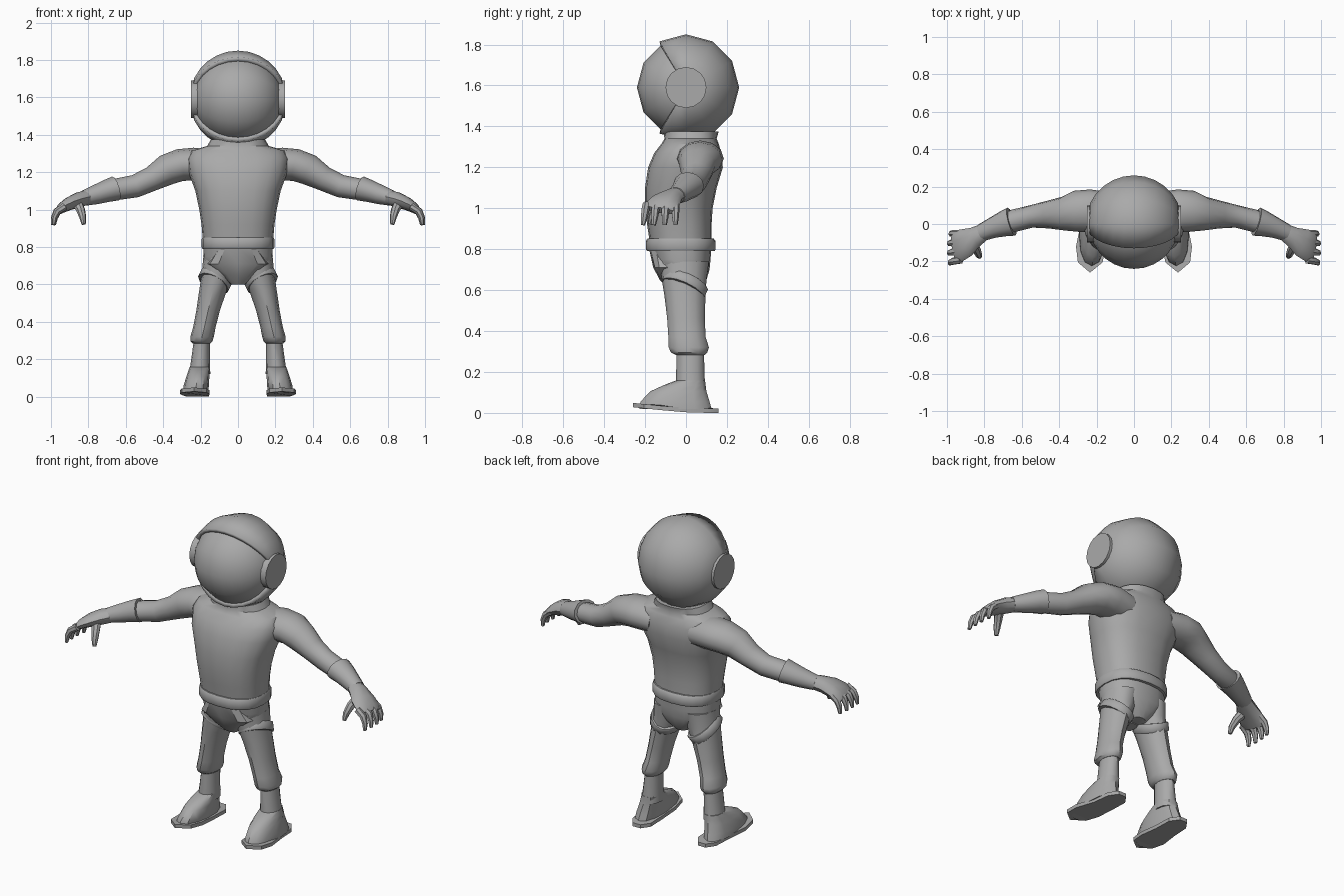
import bpy, bmesh, math
from mathutils import Vector, Matrix

grey = bpy.data.materials.new("suit grey")
grey.diffuse_color = (0.40, 0.40, 0.40, 1)


def finish(name, bm, mirror=False, angle=40):
    """Turn a bmesh into a smooth shaded object, optionally mirrored across x."""
    bmesh.ops.recalc_face_normals(bm, faces=bm.faces)
    me = bpy.data.meshes.new(name)
    bm.to_mesh(me)
    bm.free()
    me.materials.append(grey)
    ob = bpy.data.objects.new(name, me)
    bpy.context.collection.objects.link(ob)
    bpy.ops.object.select_all(action='DESELECT')
    ob.select_set(True)
    bpy.context.view_layer.objects.active = ob
    bpy.ops.object.shade_smooth_by_angle(angle=math.radians(angle))
    if mirror:
        ob.modifiers.new("Mirror", 'MIRROR').use_mirror_merge = False
    return ob


def loft(name, rings, ref, normal=None, n=12, power=2.0, mirror=False, angle=40):
    """Skin rings (x, y, z, radius along ref, other radius) along their centres."""
    bm = bmesh.new()
    pts = [Vector(r[:3]) for r in rings]
    loops = []
    for i, r in enumerate(rings):
        t = Vector(normal) if normal else pts[min(i + 1, len(pts) - 1)] - pts[max(i - 1, 0)]
        t.normalize()
        u = Vector(ref)
        u = (u - t * u.dot(t)).normalized()
        v = t.cross(u)
        loop = []
        for k in range(n):
            a = 2 * math.pi * k / n
            c, s = math.cos(a), math.sin(a)
            c = math.copysign(abs(c) ** (2 / power), c)
            s = math.copysign(abs(s) ** (2 / power), s)
            loop.append(bm.verts.new(pts[i] + u * c * r[3] + v * s * r[4]))
        loops.append(loop)
    for a, b in zip(loops, loops[1:]):
        for k in range(n):
            bm.faces.new((a[k], a[(k + 1) % n], b[(k + 1) % n], b[k]))
    bm.faces.new(loops[0])
    bm.faces.new(loops[-1])
    return finish(name, bm, mirror, angle)


def stack(name, levels, x=0, **kw):
    """Horizontal slices (z, half width, front y, back y[, centre x])."""
    rings = [(l[4] if len(l) > 4 else x, (l[2] + l[3]) / 2, l[0], l[1], (l[3] - l[2]) / 2)
             for l in levels]
    return loft(name, rings, (1, 0, 0), normal=(0, 0, 1), **kw)


# Helmet shell with a wedge opening, and the visor inside it
def ball(radius):
    bm = bmesh.new()
    bmesh.ops.create_uvsphere(bm, u_segments=12, v_segments=14, radius=radius)
    bmesh.ops.rotate(bm, verts=bm.verts, matrix=Matrix.Rotation(math.pi / 2, 3, 'Y'))
    for v in bm.verts:
        v.co.x = max(-0.246, min(0.246, v.co.x))
        v.co.z += 1.59
    return bm


shell = ball(0.26)
opening = []
for f in shell.faces:
    c = f.calc_center_median()
    if abs(math.atan2(c.z - 1.59, -c.y)) < math.radians(60):
        opening.append(f)
bmesh.ops.delete(shell, geom=opening, context='FACES')
helmet = finish("helmet_shell", shell)
solid = helmet.modifiers.new("Thickness", 'SOLIDIFY')
solid.thickness = 0.025
solid.offset = -1
finish("visor", ball(0.24))

# Round ear plates
loft("ear_plate", [(0.20, 0, 1.59, 0.1, 0.1), (0.252, 0, 1.59, 0.1, 0.1)],
     (0, 0, 1), n=16, mirror=True)

# Torso with collar
stack("torso", [(0.84, 0.188, -0.178, 0.125), (0.92, 0.195, -0.19, 0.125),
                (1.0, 0.207, -0.2, 0.13), (1.1, 0.228, -0.2, 0.15),
                (1.2, 0.265, -0.185, 0.18), (1.27, 0.272, -0.155, 0.172),
                (1.315, 0.25, -0.12, 0.16), (1.34, 0.165, -0.105, 0.15),
                (1.375, 0.145, -0.11, 0.16)], n=20, power=2.4)

# Belt, pelvis and raised front panel
stack("belt", [(0.79, 0.19, -0.19, 0.14), (0.80, 0.195, -0.196, 0.145),
               (0.84, 0.195, -0.196, 0.145), (0.852, 0.19, -0.188, 0.135)], n=20, power=2.4)
stack("pelvis", [(0.82, 0.183, -0.172, 0.125), (0.75, 0.186, -0.155, 0.12),
                 (0.70, 0.18, -0.14, 0.115), (0.65, 0.12, -0.115, 0.10),
                 (0.605, 0.05, -0.08, 0.07)], n=20, power=2.4)
stack("front_panel", [(0.80, 0.105, -0.18, 0.0), (0.71, 0.165, -0.16, 0.0),
                      (0.65, 0.09, -0.128, 0.0), (0.60, 0.04, -0.085, 0.0)],
      n=12, power=3, angle=30)

# Trouser legs with a puffed lower hem, and the boot shafts
stack("trouser_leg", [(0.74, 0.088, -0.13, 0.112, 0.098), (0.65, 0.085, -0.118, 0.10, 0.11),
                      (0.57, 0.074, -0.105, 0.095, 0.133), (0.46, 0.063, -0.092, 0.092, 0.16),
                      (0.37, 0.06, -0.086, 0.096, 0.18), (0.32, 0.063, -0.085, 0.112, 0.192),
                      (0.295, 0.058, -0.073, 0.104, 0.195), (0.283, 0.045, -0.05, 0.092, 0.195)],
      mirror=True)
stack("boot_shaft", [(0.31, 0.042, -0.045, 0.088, 0.193), (0.2, 0.05, -0.048, 0.09, 0.2),
                     (0.12, 0.057, -0.05, 0.094, 0.205)], mirror=True)

# Tilted thigh straps
tilt = Vector((-0.5, 0.45, 1)).normalized()
mid = Vector((0.122, -0.006, 0.625))
loft("thigh_strap", [(*(mid + tilt * d), 0.091 + w, 0.115 + w)
                     for d, w in ((-0.025, -0.004), (-0.02, 0), (0.02, 0), (0.025, -0.004))],
     (1, 0, 0), normal=tilt, n=14, mirror=True)

# Shoes and pointed soles that lift toward the toe
stack("shoe", [(0.02, 0.066, -0.228, 0.125, 0.228), (0.055, 0.068, -0.222, 0.115, 0.224),
               (0.105, 0.062, -0.175, 0.10, 0.215), (0.135, 0.058, -0.11, 0.096, 0.209),
               (0.158, 0.054, -0.05, 0.093, 0.204)], power=2.3, mirror=True)
outline = [(0.235, -0.26), (0.30, -0.205), (0.31, -0.12), (0.285, 0.0), (0.275, 0.11),
           (0.24, 0.16), (0.19, 0.16), (0.155, 0.11), (0.155, 0.0), (0.152, -0.12), (0.168, -0.205)]
bm = bmesh.new()
low, high = [], []
for x, y in outline:
    lift = 0.028 * max(0, (0.06 - y) / 0.32) ** 1.3
    low.append(bm.verts.new((x, y, lift)))
    high.append(bm.verts.new((x, y, lift + 0.021)))
bm.faces.new(low)
bm.faces.new(high)
for k in range(len(outline)):
    j = (k + 1) % len(outline)
    bm.faces.new((low[k], low[j], high[j], high[k]))
finish("shoe_sole", bm, True, 30)

# Sleeves, flared glove cuffs and hands
loft("sleeve", [(0.14, 0.06, 1.235, 0.11, 0.085), (0.24, 0.07, 1.243, 0.115, 0.088),
                (0.31, 0.068, 1.238, 0.11, 0.086), (0.38, 0.055, 1.213, 0.09, 0.083),
                (0.46, 0.05, 1.165, 0.074, 0.066), (0.55, 0.04, 1.125, 0.06, 0.061),
                (0.64, 0.018, 1.11, 0.06, 0.058), (0.70, 0.0, 1.10, 0.055, 0.05)],
     (0, 1, 0), mirror=True)
loft("glove_cuff", [(0.655, 0.013, 1.113, 0.078, 0.066), (0.70, 0.0, 1.10, 0.068, 0.06),
                    (0.76, -0.022, 1.08, 0.055, 0.052), (0.82, -0.048, 1.062, 0.046, 0.042)],
     (0, 1, 0), mirror=True)
loft("hand", [(0.80, -0.04, 1.066, 0.044, 0.04), (0.85, -0.07, 1.053, 0.056, 0.042),
              (0.90, -0.10, 1.033, 0.078, 0.036), (0.94, -0.118, 1.01, 0.086, 0.028),
              (0.962, -0.125, 0.99, 0.08, 0.018)], (0, 1, 0), n=10, mirror=True)

# Four curled fingers and a thumb
for i in range(4):
    y = -0.052 - 0.047 * i
    reach = (0.0, 0.008, 0.008, 0.004)[i]
    loft("finger", [(0.925, y, 1.018, 0.02, 0.02), (0.963 + reach, y - 0.002 * i, 0.99, 0.02, 0.019),
                    (0.978 + reach, y - 0.004 * i, 0.955, 0.017, 0.015),
                    (0.982 + reach, y - 0.006 * i, 0.918, 0.011, 0.009)],
         (0, 1, 0), n=7, mirror=True)
loft("thumb", [(0.865, -0.10, 1.04, 0.03, 0.026), (0.842, -0.14, 1.0, 0.024, 0.022),
               (0.83, -0.165, 0.96, 0.019, 0.018), (0.825, -0.176, 0.922, 0.011, 0.011)],
     (1, 0, 0), n=8, mirror=True)
